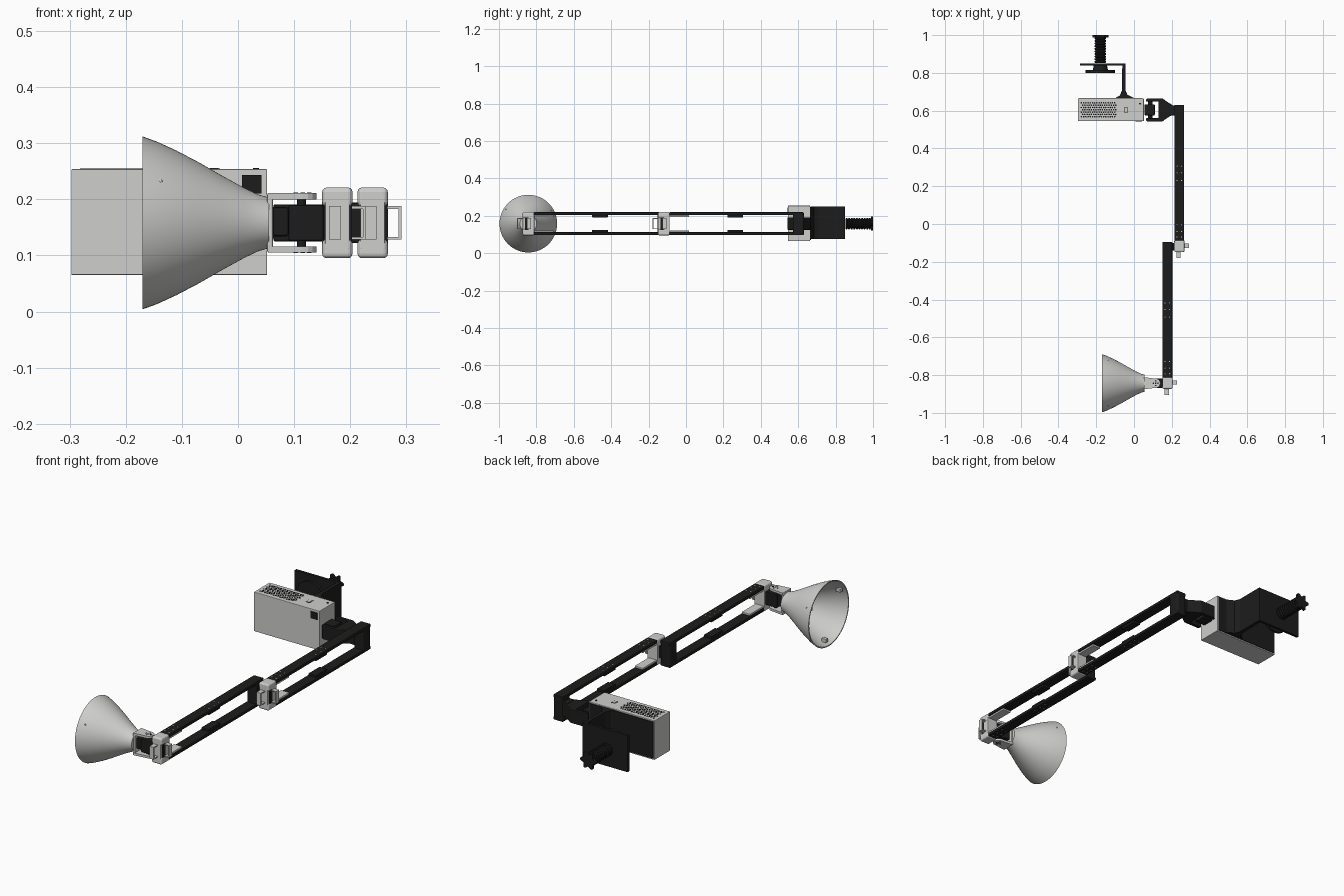
import bpy, bmesh
from math import pi, sin, cos, radians
from mathutils import Matrix

if "Cube" in bpy.data.objects:
    bpy.data.objects.remove(bpy.data.objects["Cube"])


def material(name, v):
    m = bpy.data.materials.new(name)
    m.use_nodes = True
    col = (v, v, v * 0.98, 1)
    m.diffuse_color = col
    m.node_tree.nodes["Principled BSDF"].inputs["Base Color"].default_value = col
    return m


LIGHT = material("light grey", 0.62)
BLACK = material("black", 0.012)
MID = 0.158   # height of the arm axis


def finish(name, bm, mat, bevel=0, segments=2, smooth=False):
    bmesh.ops.recalc_face_normals(bm, faces=bm.faces)
    me = bpy.data.meshes.new(name)
    bm.to_mesh(me)
    bm.free()
    me.materials.append(mat)
    ob = bpy.data.objects.new(name, me)
    bpy.context.scene.collection.objects.link(ob)
    if bevel:
        mod = ob.modifiers.new("bevel", 'BEVEL')
        mod.width, mod.segments = bevel, segments
    if smooth:
        bpy.ops.object.select_all(action='DESELECT')
        ob.select_set(True)
        bpy.context.view_layer.objects.active = ob
        bpy.ops.object.shade_smooth_by_angle(angle=radians(35))
    return ob


def box(name, x, y, z, mat, bevel=0, segments=2):
    bm = bmesh.new()
    size = [b - a for a, b in (x, y, z)]
    mid = [(a + b) / 2 for a, b in (x, y, z)]
    bmesh.ops.create_cube(bm, size=1, matrix=Matrix.Translation(mid) @ Matrix.Diagonal((*size, 1)))
    return finish(name, bm, mat, bevel, segments)


def prism(name, pts, z, mat, bevel=0):
    bm = bmesh.new()
    f = bm.faces.new([bm.verts.new((px, py, z[0])) for px, py in pts])
    top = bmesh.ops.extrude_face_region(bm, geom=[f])["geom"]
    bmesh.ops.translate(bm, vec=(0, 0, z[1] - z[0]), verts=[v for v in top if isinstance(v, bmesh.types.BMVert)])
    return finish(name, bm, mat, bevel)


def lathe(name, profile, centre, axis, mat, sides=48, cap=True):
    # profile holds (distance along axis, radius)
    turn = {'X': Matrix.Rotation(pi / 2, 4, 'Y'), 'Y': Matrix.Rotation(-pi / 2, 4, 'X'), 'Z': Matrix()}[axis]
    bm = bmesh.new()
    rings = [[bm.verts.new((r * cos(2 * pi * i / sides), r * sin(2 * pi * i / sides), d))
              for i in range(sides)] for d, r in profile]
    for a, b in zip(rings, rings[1:]):
        for i in range(sides):
            j = (i + 1) % sides
            bm.faces.new((a[i], a[j], b[j], b[i]))
    if cap:
        bm.faces.new(rings[0])
        bm.faces.new(rings[-1])
    bm.transform(Matrix.Translation(centre) @ turn)
    return finish(name, bm, mat, smooth=True)


def both(z0, z1):
    # a height range and its mirror about the arm axis
    return (("upper", (z0, z1)), ("lower", (2 * MID - z1, 2 * MID - z0)))


# lamp shade: flared thin bell opening to -x
HEAD_Y = -0.843
outer = [(-0.17, 0.154), (-0.145, 0.145), (-0.11, 0.129), (-0.07, 0.108), (-0.03, 0.085),
         (0.01, 0.063), (0.035, 0.051), (0.055, 0.045)]
inner = [(d, r - 0.005) for d, r in outer[:-1]]
lathe("lamp_shade", inner[::-1] + outer, (0, HEAD_Y, MID), 'X', LIGHT, 64)
for k in range(3):
    a = 2 * pi * k / 3 + 0.5
    cy, cz = HEAD_Y + 0.132 * cos(a), MID + 0.132 * sin(a)
    box("shade_clip", (-0.158, -0.135), (cy - 0.009, cy + 0.009), (cz - 0.009, cz + 0.009), LIGHT, 0.002)

# shade yoke and its tilt motor
box("yoke_base", (0.052, 0.062), (HEAD_Y - 0.03, HEAD_Y + 0.03), (0.105, 0.211), LIGHT, 0.003)
for side, z in both(0.2, 0.211):
    plate = [(0.054, HEAD_Y - 0.032), (0.1, HEAD_Y - 0.026)]
    plate += [(0.115 + 0.025 * cos(t), HEAD_Y + 0.025 * sin(t)) for t in [pi * (k / 8 - 0.5) for k in range(9)]]
    plate += [(0.1, HEAD_Y + 0.026), (0.054, HEAD_Y + 0.032)]
    prism(side + "_yoke_plate", plate, z, LIGHT)
    for dx in (-0.012, 0, 0.012):
        for dy in (-0.012, 0, 0.012):
            if dx == 0 or dy == 0:
                d = z[1] if side == "upper" else z[0] - 0.001
                lathe("yoke_hole", [(0, 0.004), (0.001, 0.004)], (0.115 + dx, HEAD_Y + dy, d), 'Z', BLACK, 10)
box("tilt_motor", (0.09, 0.152), (HEAD_Y - 0.024, HEAD_Y + 0.024), (0.126, 0.19), BLACK, 0.003)
box("tilt_motor_nose", (0.062, 0.09), (HEAD_Y - 0.02, HEAD_Y + 0.02), (0.134, 0.186), BLACK, 0.004)
lathe("tilt_pin", [(0.11, 0.008), (0.205, 0.008)], (0.113, HEAD_Y, 0), 'Z', BLACK, 16)


def handle(x, y, along):
    # thin open loop standing out from a joint, along +x or -y
    for side, z in both(0.183, 0.188):
        if along == 'X':
            box(side + "_handle_bar", (x, x + 0.026), (y - 0.011, y + 0.011), z, LIGHT)
        else:
            box(side + "_handle_bar", (x - 0.011, x + 0.011), (y - 0.033, y), z, LIGHT)
    zr = (0.128, 0.188)
    if along == 'X':
        box("handle_end", (x + 0.021, x + 0.026), (y - 0.011, y + 0.011), zr, LIGHT)
    else:
        box("handle_end", (x - 0.011, x + 0.011), (y - 0.033, y - 0.028), zr, LIGHT)


def arm(name, x, y0, y1):
    # light front joint, twin black slats, black rear joint
    a, b = x - 0.027, x + 0.027
    box(name + "_joint_body", (a + 0.005, b - 0.005), (y0, y0 + 0.06), (0.11, 0.206), LIGHT, 0.002)
    box(name + "_joint_core", (a + 0.001, b - 0.001), (y0 + 0.012, y0 + 0.03), (0.115, 0.2), BLACK)
    box(name + "_joint_cheek", (a, b), (y0 + 0.03, y0 + 0.062), (0.115, 0.2), LIGHT, 0.002)
    handle(b - 0.002, y0 + 0.034, 'X')
    handle(x - 0.004, y0 + 0.002, 'Y')
    for side, z in both(0.187, 0.221):
        box(f"{name}_{side}_joint_cap", (a, b), (y0, y0 + 0.062), z, LIGHT, 0.008, 3)
    for side, z in both(0.203, 0.219):
        box(f"{name}_{side}_slat", (x - 0.026, x + 0.026), (y0 + 0.06, y1), z, BLACK, 0.004)
    for side, z in both(0.192, 0.204):
        box(f"{name}_{side}_block", (x - 0.02, x + 0.02), (y0 + 0.37, y0 + 0.455), z, BLACK, 0.002)
    for side, z in both(0.194, 0.203):
        box(f"{name}_{side}_tongue", (x - 0.022, x + 0.022), (y0 + 0.06, y0 + 0.165), z, LIGHT, 0.002)
    box(name + "_rear_joint", (x - 0.026, x + 0.026), (y1 - 0.058, y1), (0.097, 0.219), BLACK, 0.01, 3)
    for dy in (0.08, 0.11, 0.145, 0.38, 0.42, 0.455):
        for dx in (-0.012, 0.012):
            for side, z in both(0.219, 0.22):
                lathe("slat_screw", [(z[0], 0.003), (z[1], 0.003)], (x + dx, y0 + dy, 0), 'Z', LIGHT, 8)


arm("front_arm", 0.177, -0.873, -0.094)
arm("rear_arm", 0.24, -0.149, 0.63)
box("elbow_pin", (0.198, 0.218), (-0.14, -0.1), (0.13, 0.186), BLACK)

# base joint: fork, hub and shaft between the rear arm and the housing
FORK_Y = 0.604
half = [(0.205, 0.025), (0.18, 0.04), (0.15, 0.061), (0.07, 0.061), (0.063, 0.055), (0.063, 0.044), (0.13, 0.044)]
fork = [(px, FORK_Y + d) for px, d in half] + [(px, FORK_Y - d) for px, d in half[::-1]]
prism("base_fork", fork, (0.125, 0.191), BLACK, 0.003)
box("base_hub", (0.19, 0.22), (0.575, 0.628), (0.122, 0.194), BLACK, 0.005)
box("base_motor", (0.055, 0.11), (0.575, 0.633), (0.13, 0.186), BLACK, 0.004)
lathe("base_pin", [(0.548, 0.012), (0.66, 0.012)], (0.085, 0, MID), 'Y', BLACK, 20)

# electronics housing with dark back panel, port and vent
box("housing", (-0.297, 0.052), (0.545, 0.664), (0.065, 0.254), LIGHT, 0.002)
box("housing_back_panel", (-0.291, 0.046), (0.66, 0.667), (0.071, 0.248), BLACK)
box("housing_port", (0.007, 0.042), (0.542, 0.548), (0.21, 0.243), BLACK)
box("housing_button_frame", (-0.054, -0.032), (0.59, 0.618), (0.25, 0.2545), BLACK)
box("housing_button", (-0.051, -0.035), (0.593, 0.615), (0.25, 0.256), LIGHT)
lathe("housing_indicator", [(0.254, 0.005), (0.2555, 0.005)], (0.032, 0.637, 0), 'Z', BLACK, 12)
vent = bmesh.new()
for i in range(16):
    for j in range(7):
        pos = (-0.278 + 0.0117 * i + (0.0058 if j % 2 else 0), 0.568 + 0.0122 * j, 0.2545)
        bmesh.ops.create_cone(vent, cap_ends=True, segments=6, radius1=0.0046, radius2=0.0046,
                              depth=0.001, matrix=Matrix.Translation(pos))
finish("housing_vent_holes", vent, BLACK)

# clamp bracket: flared foot, web and end plate
bracket = [(-0.1, 0.666), (-0.076, 0.68), (-0.064, 0.705), (-0.062, 0.838), (-0.285, 0.838), (-0.285, 0.851),
           (-0.046, 0.851), (-0.046, 0.71), (-0.035, 0.685), (0.002, 0.666)]
prism("clamp_bracket", bracket, (0.075, 0.25), BLACK)

# clamp screw with ridged shaft, pressure pad and star knob
SCREW = (-0.178, 0, MID)
thread = []
for k in range(10):
    y = 0.852 + k * 0.0138
    thread += [(y, 0.025), (y + 0.004, 0.031), (y + 0.009, 0.031), (y + 0.013, 0.025)]
lathe("clamp_screw", thread, SCREW, 'Y', BLACK, 28)
lathe("clamp_pad", [(0.8, 0.078), (0.814, 0.078), (0.816, 0.04), (0.84, 0.035)], SCREW, 'Y', BLACK, 40)
knob = bmesh.new()
rim = []
for k in range(48):
    t = 2 * pi * k / 48
    r = 0.035 + 0.008 * cos(6 * t)
    rim.append(knob.verts.new((SCREW[0] + r * cos(t), 0.988, MID + r * sin(t))))
new = bmesh.ops.extrude_face_region(knob, geom=[knob.faces.new(rim)])["geom"]
bmesh.ops.translate(knob, vec=(0, 0.012, 0), verts=[v for v in new if isinstance(v, bmesh.types.BMVert)])
finish("clamp_knob", knob, BLACK, smooth=True)
